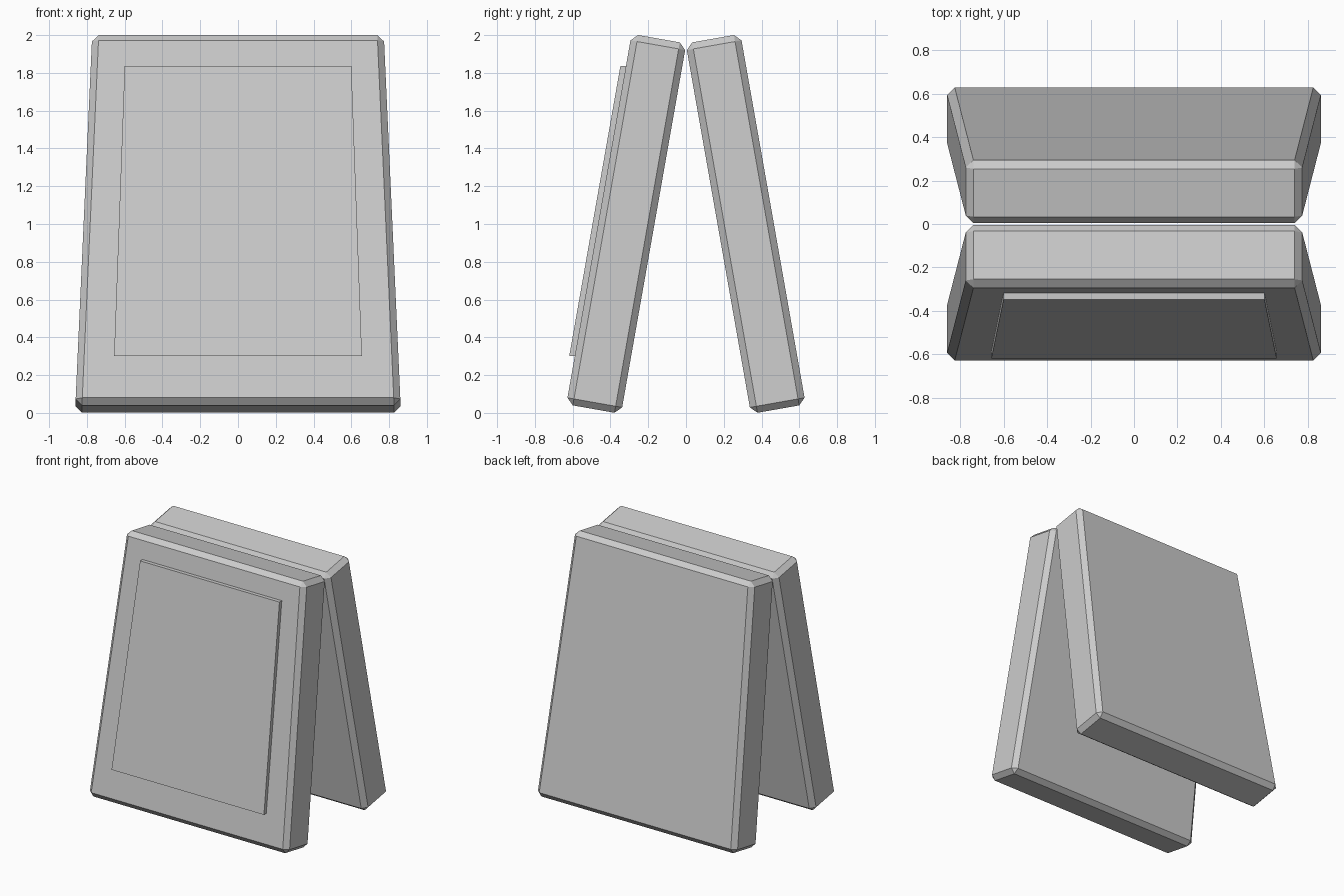
import bpy
import bmesh
from math import radians, sin, cos

cube = bpy.data.objects.get("Cube")
if cube:
    bpy.data.objects.remove(cube, do_unlink=True)

LEAN = radians(10)
CHAMFER = 0.035

grey = bpy.data.materials.new("light grey")
grey.use_nodes = True
grey.diffuse_color = (0.6, 0.6, 0.6, 1)
grey.node_tree.nodes["Principled BSDF"].inputs["Base Color"].default_value = (0.6, 0.6, 0.6, 1)


def tapered_slab(name, corners, half_bottom, half_top, side=1, chamfer=0):
    """Prism with a (y, z) profile: outer bottom, outer top, inner top, inner bottom."""
    bm = bmesh.new()
    halves = (half_bottom, half_top, half_top, half_bottom)
    rings = [[bm.verts.new((s * h, side * y, z)) for (y, z), h in zip(corners, halves)]
             for s in (-1, 1)]
    for ring in rings:
        bm.faces.new(ring)
    for i in range(4):
        j = (i + 1) % 4
        bm.faces.new((rings[0][i], rings[0][j], rings[1][j], rings[1][i]))
    if chamfer:
        bmesh.ops.bevel(bm, geom=bm.edges[:], offset=chamfer, offset_type='OFFSET',
                        segments=1, affect='EDGES')
    bmesh.ops.recalc_face_normals(bm, faces=bm.faces[:])
    mesh = bpy.data.meshes.new(name)
    bm.to_mesh(mesh)
    bm.free()
    mesh.materials.append(grey)
    obj = bpy.data.objects.new(name, mesh)
    bpy.context.collection.objects.link(obj)


def leaning(out, up):
    """Point in the leaning board's own axes, as (y, z)."""
    return (-out * cos(LEAN) + up * sin(LEAN), out * sin(LEAN) + up * cos(LEAN))


def on_face(out, z):
    """Point at height z on a plane parallel to the leaning board."""
    return ((z * sin(LEAN) - out) / cos(LEAN), z)


# Two boards leaning on each other
INNER, OUTER, BOTTOM, TOP = 0.338, 0.632, -0.065, 1.926
board = [leaning(OUTER, BOTTOM), leaning(OUTER, TOP), leaning(INNER, TOP), leaning(INNER, BOTTOM)]
for name, side in (("front_board", 1), ("back_board", -1)):
    tapered_slab(name, board, 0.861, 0.772, side, CHAMFER)

# Raised panel on the front board, cut level at top and bottom
LOW, HIGH = 0.30, 1.837
panel = [on_face(OUTER + 0.029, LOW), on_face(OUTER + 0.029, HIGH),
         on_face(OUTER - 0.005, HIGH), on_face(OUTER - 0.005, LOW)]
tapered_slab("front_panel", panel, 0.656, 0.60)
